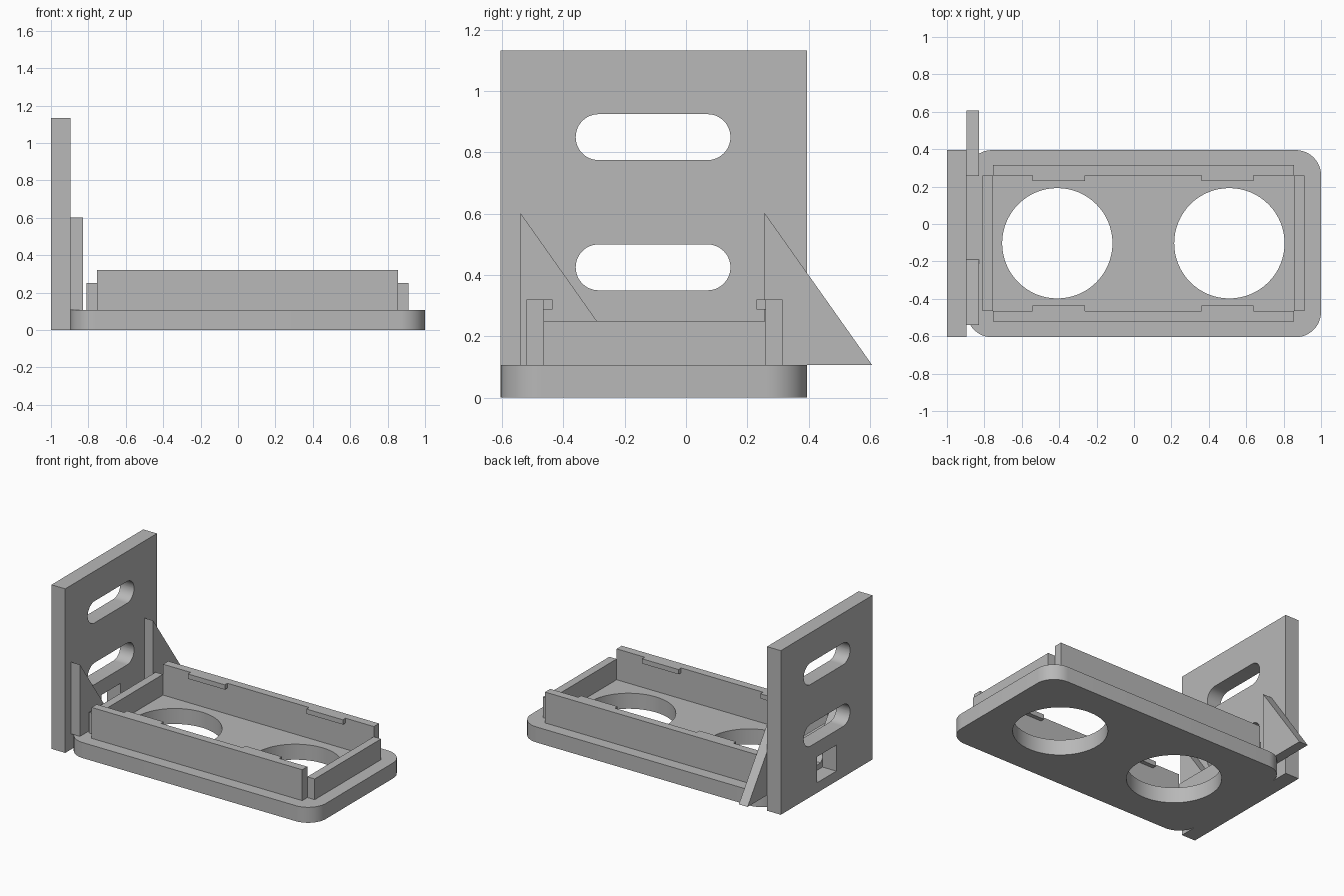
import bpy, bmesh
from math import cos, sin, pi, radians
from mathutils import Vector

if "Cube" in bpy.data.objects:
    bpy.data.objects.remove(bpy.data.objects["Cube"])

# One plain grey for the whole bracket
grey = bpy.data.materials.new("plain grey")
grey.use_nodes = True
colour = (0.48, 0.48, 0.48, 1)
grey.diffuse_color = colour
grey.node_tree.nodes["Principled BSDF"].inputs["Base Color"].default_value = colour


def rounded(u0, u1, v0, v1, r=0, steps=12):
    """Outline of a rectangle with optional round corners."""
    if r == 0:
        return [(u0, v0), (u1, v0), (u1, v1), (u0, v1)]
    pts = []
    corners = [(u1 - r, v1 - r), (u0 + r, v1 - r), (u0 + r, v0 + r), (u1 - r, v0 + r)]
    for k, (cu, cv) in enumerate(corners):
        for i in range(steps + 1):
            a = (k + i / steps) * pi / 2
            p = (cu + r * cos(a), cv + r * sin(a))
            if not pts or (Vector(p) - Vector(pts[-1])).length > 1e-5:
                pts.append(p)
    if (Vector(pts[0]) - Vector(pts[-1])).length < 1e-5:
        pts.pop()
    return pts


def circle(cu, cv, r, n=64):
    return [(cu + r * cos(2 * pi * i / n), cv + r * sin(2 * pi * i / n)) for i in range(n)]


def prism(name, loops, axis, lo, hi):
    """Extrude an outline (first loop) with holes (other loops) along x or z."""
    def place(u, v):
        return (lo, u, v) if axis == "x" else (u, v, lo)
    bm = bmesh.new()
    edges = []
    for loop in loops:
        vs = [bm.verts.new(place(u, v)) for u, v in loop]
        edges += [bm.edges.new((vs[i - 1], vs[i])) for i in range(len(vs))]
    bmesh.ops.triangle_fill(bm, edges=edges, use_beauty=True)
    ext = bmesh.ops.extrude_face_region(bm, geom=bm.faces[:], use_keep_orig=True)
    moved = [g for g in ext["geom"] if isinstance(g, bmesh.types.BMVert)]
    d = hi - lo
    bmesh.ops.translate(bm, verts=moved, vec=(d, 0, 0) if axis == "x" else (0, 0, d))
    bmesh.ops.recalc_face_normals(bm, faces=bm.faces[:])
    bmesh.ops.dissolve_limit(bm, angle_limit=radians(0.5), verts=bm.verts[:], edges=bm.edges[:])
    mesh = bpy.data.meshes.new(name)
    bm.to_mesh(mesh)
    bm.free()
    mesh.materials.append(grey)
    ob = bpy.data.objects.new(name, mesh)
    bpy.context.collection.objects.link(ob)
    bpy.ops.object.select_all(action="DESELECT")
    ob.select_set(True)
    bpy.context.view_layer.objects.active = ob
    bpy.ops.object.shade_smooth_by_angle(angle=radians(30))
    return ob


def box(name, x0, x1, y0, y1, z0, z1):
    return prism(name, [rounded(x0, x1, y0, y1)], "z", z0, z1)


BACK, FRONT, TOP = 0.395, -0.605, 0.107   # plate edges and top height
WALL_X = -0.895                           # inner face of the upright
MID = -0.103                              # centre line of the tray

# Base plate with two round openings
prism("base_plate", [rounded(WALL_X, 1, FRONT, BACK, 0.135),
                     circle(-0.41, MID, 0.295), circle(0.51, MID, 0.295)], "z", 0, TOP)

# Upright mounting plate with two long slots and a cable opening
prism("upright_plate", [rounded(FRONT, BACK, 0, 1.132),
                        rounded(-0.36, 0.145, 0.775, 0.925, 0.0749),
                        rounded(-0.36, 0.145, 0.35, 0.5, 0.0749),
                        rounded(-0.21, 0, 0.07, 0.249)], "x", -1, WALL_X)

# Triangular braces, both sloping down towards the back
for name, y in (("front_brace", -0.54), ("back_brace", 0.257)):
    prism(name, [[(y, TOP), (y + 0.35, TOP), (y, 0.602)]], "x", WALL_X, -0.828)

# Long tray walls, each with two retaining lips
for name, s in (("front", -1), ("back", 1)):
    inner, outer, lip = (MID + s * d for d in (0.362, 0.418, 0.333))
    box(name + "_tray_wall", -0.753, 0.855, min(inner, outer), max(inner, outer), TOP, 0.32)
    for side, x0, x1 in (("right", -0.543, -0.262), ("left", 0.362, 0.64)):
        box(f"{name}_{side}_lip", x0, x1, min(inner, lip), max(inner, lip), 0.287, 0.32)

# Short tray walls
for name, x0 in (("right", -0.81), ("left", 0.855)):
    box(name + "_tray_wall", x0, x0 + 0.056, MID - 0.362, MID + 0.362, TOP, 0.25)
